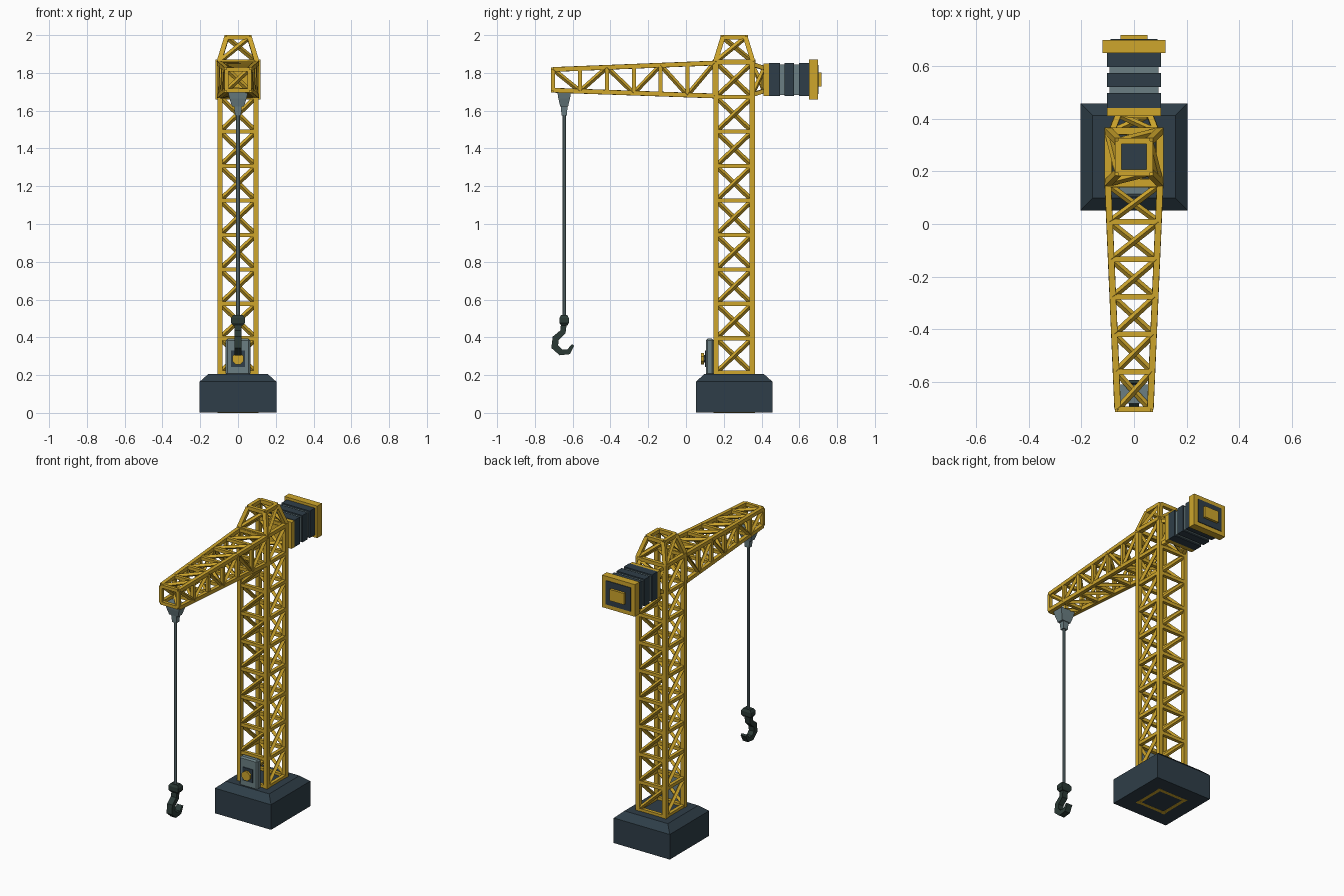
import bpy, bmesh, math
from mathutils import Vector

if "Cube" in bpy.data.objects:
    bpy.data.objects.remove(bpy.data.objects["Cube"])


def material(name, rgb):
    m = bpy.data.materials.new(name)
    m.diffuse_color = (*rgb, 1)
    m.use_nodes = True
    m.node_tree.nodes["Principled BSDF"].inputs["Base Color"].default_value = m.diffuse_color
    return m


YELLOW = material("crane_yellow", (0.62, 0.38, 0.025))
NAVY = material("dark_slate", (0.028, 0.048, 0.065))
GREY = material("steel_grey", (0.147, 0.212, 0.227))
HOOK = material("dark_green_grey", (0.024, 0.042, 0.036))


def skin(bm, rings):
    """Join equal-sized point rings into a closed tube."""
    vs = [[bm.verts.new(p) for p in r] for r in rings]
    n = len(vs[0])
    for a, b in zip(vs, vs[1:]):
        for i in range(n):
            bm.faces.new((a[i], a[(i + 1) % n], b[(i + 1) % n], b[i]))
    bm.faces.new(vs[0][::-1])
    bm.faces.new(vs[-1])


def finish(name, bm, mat):
    bmesh.ops.recalc_face_normals(bm, faces=bm.faces)
    me = bpy.data.meshes.new(name)
    bm.to_mesh(me)
    bm.free()
    me.materials.append(mat)
    ob = bpy.data.objects.new(name, me)
    bpy.context.collection.objects.link(ob)
    return ob


def solid(name, rings, mat):
    bm = bmesh.new()
    skin(bm, rings)
    return finish(name, bm, mat)


def rect(cx, cy, z, hx, hy):
    return [(cx + sx * hx, cy + sy * hy, z) for sx, sy in ((-1, -1), (1, -1), (1, 1), (-1, 1))]


def box(name, x, y, z, mat, bevel=0.0):
    cx, cy, hx, hy = (x[0] + x[1]) / 2, (y[0] + y[1]) / 2, (x[1] - x[0]) / 2, (y[1] - y[0]) / 2
    ob = solid(name, [rect(cx, cy, z[0], hx, hy), rect(cx, cy, z[1], hx, hy)], mat)
    if bevel:
        m = ob.modifiers.new("bevel", 'BEVEL')
        m.width, m.segments = bevel, 1
    return ob


def beam(bm, a, b, r, turn=0.0):
    """Square bar between two points; turn rotates its section."""
    a, b = Vector(a), Vector(b)
    d = (b - a).normalized()
    ref = Vector((0, 0, 1)) if abs(d.z) < 0.9 else Vector((1, 0, 0))
    u = d.cross(ref).normalized()
    v = d.cross(u)
    angs = [turn + math.pi / 4 + k * math.pi / 2 for k in range(4)]
    off = [(u * math.cos(t) + v * math.sin(t)) * r * math.sqrt(2) for t in angs]
    skin(bm, [[p + o for o in off] for p in (a, b)])


def disc(name, cx, cz, r, y0, y1, n, mat):
    ring = lambda y: [(cx + r * math.cos(2 * math.pi * (k + .5) / n), y,
                       cz + r * math.sin(2 * math.pi * (k + .5) / n)) for k in range(n)]
    return solid(name, [ring(y0), ring(y1)], mat)


DIAMOND = math.pi / 4
CY = 0.255          # mast centre in y

# Base block with sloped top edge
solid("base_block", [rect(0, CY, 0.001, .203, .203), rect(0, CY, .165, .203, .203),
                     rect(0, CY, .206, .157, .157)], NAVY)

# Mast: four posts, rings and one diagonal per face and bay
bm = bmesh.new()
H = 0.096
levels = [0.0115] + [0.03 + 0.1825 * k for k in range(1, 11)]
for x, y, _ in rect(0, CY, 0, H, H):
    beam(bm, (x, y, 0), (x, y, 1.866), 0.0135)
for k, z in enumerate(levels):
    ring = rect(0, CY, z, H, H)
    for i in range(4):
        beam(bm, ring[i], ring[(i + 1) % 4], 0.011)
        if k < 10:
            up = rect(0, CY, levels[k + 1], H, H)
            beam(bm, ring[i], up[(i + 1) % 4], 0.0095, DIAMOND)
finish("mast_lattice", bm, YELLOW)

# Tapered mast head
bm = bmesh.new()
low, top = rect(0, CY, 1.858, .1, .1), rect(0, CY, 1.988, .06, .06)
for i in range(4):
    j = (i + 1) % 4
    beam(bm, low[i], top[i], 0.0125)
    beam(bm, low[i], low[j], 0.012)
    beam(bm, top[i], top[j], 0.012)
    beam(bm, low[i], top[j], 0.0095, DIAMOND)
finish("mast_head", bm, YELLOW)


# Jib: tapered box truss reaching forward
def jib_ring(t):
    y = 0.15 - 0.853 * t
    w, lo, hi = .099 - .037 * t, 1.678 + .03 * t, 1.852 - .034 * t
    return [(-w, y, lo), (w, y, lo), (w, y, hi), (-w, y, hi)]


bm = bmesh.new()
N = 6
for a, b in zip(jib_ring(0), jib_ring(1)):
    beam(bm, a, b, 0.012)
for k in range(N + 1):
    r = jib_ring(k / N)
    for i in range(4):
        beam(bm, r[i], r[(i + 1) % 4], 0.0105)
    if k < N:
        q = jib_ring((k + 1) / N)
        for lo, hi in ((0, 3), (1, 2)):         # side zigzags
            a, b = (hi, lo) if k % 2 == 0 else (lo, hi)
            beam(bm, r[a], q[b], 0.009, DIAMOND)
        beam(bm, r[2], q[3], 0.009, DIAMOND)    # top
        beam(bm, r[0], q[1], 0.009, DIAMOND)    # bottom
finish("jib_lattice", bm, YELLOW)

# Short truss linking mast and counterweight
bm = bmesh.new()
link = lambda y, w, h: [(-w, y, 1.765 - h), (w, y, 1.765 - h), (w, y, 1.765 + h), (-w, y, 1.765 + h)]
a, b = link(.35, .085, .08), link(.415, .06, .06)
for i in range(4):
    j = (i + 1) % 4
    beam(bm, a[i], b[i], 0.011)
    beam(bm, b[i], b[j], 0.011)
    beam(bm, a[i], b[j], 0.009, DIAMOND)
finish("counterweight_link", bm, YELLOW)

# Counterweight: plates, slabs, core and end cap
box("counterweight_front_plate", (-.102, .102), (.41, .44), (1.677, 1.85), YELLOW)
box("counterweight_front_boss", (-.05, .05), (.398, .41), (1.72, 1.81), YELLOW)
box("counterweight_core", (-.094, .094), (.44, .65), (1.684, 1.844), GREY)
for k, (y0, y1) in enumerate(((.44, .497), (.521, .573), (.597, .65))):
    box(f"counterweight_slab_{k + 1}", (-.102, .102), (y0, y1), (1.677, 1.853), NAVY)
box("end_cap", (-.119, .119), (.65, .698), (1.66, 1.87), YELLOW)
box("end_cap_panel", (-.09, .09), (.696, .702), (1.687, 1.843), NAVY)
box("end_cap_boss", (-.052, .052), (.70, .718), (1.728, 1.802), YELLOW)

# Trolley under the jib tip
HY = -0.645
solid("trolley", [rect(0, HY, 1.575, .016, .014), rect(0, HY, 1.622, .02, .018),
                  rect(0, HY, 1.623, .032, .021), rect(0, HY, 1.665, .045, .031),
                  rect(0, HY, 1.698, .053, .036)], GREY)

# Hoist cable
cable = lambda z: [(.0095 * math.cos(k * math.pi / 4), HY + .0095 * math.sin(k * math.pi / 4), z) for k in range(8)]
solid("hoist_cable", [cable(.50), cable(1.59)], GREY)

# Hook block and hook
solid("hook_block", [rect(0, HY, .463, .026, .017), rect(0, HY, .477, .036, .025),
                     rect(0, HY, .502, .036, .025), rect(0, HY, .517, .026, .017)], HOOK)
path = [(-.647, .47), (-.652, .428), (-.69, .395), (-.695, .35), (-.663, .321), (-.622, .323), (-.598, .36)]
half = [.015, .016, .018, .019, .017, .014, .007]
rings = []
for i, (y, z) in enumerate(path):
    p, q = path[max(i - 1, 0)], path[min(i + 1, len(path) - 1)]
    t = Vector((q[0] - p[0], q[1] - p[1])).normalized()
    ny, nz, h = -t.y * half[i], t.x * half[i], .019
    rings.append([(-h, y - ny, z - nz), (h, y - ny, z - nz), (h, y + ny, z + nz), (-h, y + ny, z + nz)])
solid("hook", rings, HOOK)

# Winch cabinet on the front of the mast foot
box("winch_cabinet", (-.065, .065), (.105, .147), (.2, .393), GREY, .009)
box("winch_panel", (-.036, .036), (.1, .106), (.243, .33), NAVY)
disc("winch_hub", 0, .287, .022, .088, .104, 8, NAVY)
disc("winch_knob", 0, .287, .032, .08, .094, 8, YELLOW)
